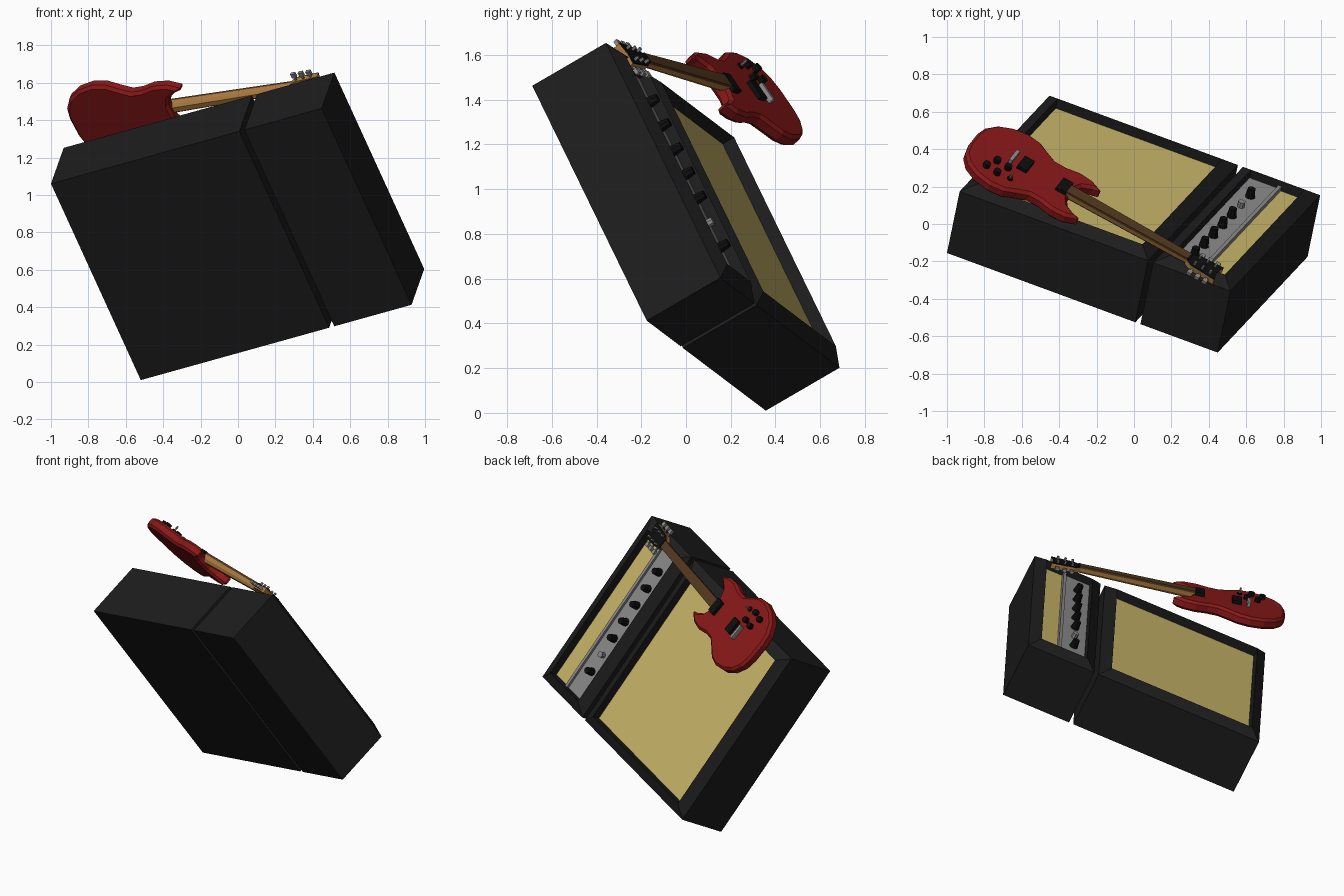
import bpy, bmesh, math
from mathutils import Matrix, Vector

if "Cube" in bpy.data.objects:
    bpy.data.objects.remove(bpy.data.objects["Cube"])


def frame(origin, xdir, ydir):
    """Orthonormal frame: local x, y along the given directions, z outwards."""
    x = Vector(xdir).normalized()
    z = x.cross(Vector(ydir)).normalized()
    y = z.cross(x)
    m = Matrix((x, y, z)).transposed().to_4x4()
    m.translation = Vector(origin)
    return m


def mat(name, *rgb):
    m = bpy.data.materials.new(name)
    m.diffuse_color = (*rgb, 1)
    m.use_nodes = True
    m.node_tree.nodes["Principled BSDF"].inputs["Base Color"].default_value = m.diffuse_color
    return m


BLACK = mat("black", .012, .012, .012)
CLOTH = mat("cloth", .58, .46, .14)
STEEL = mat("steel", .26, .26, .26)
RED = mat("red", .25, .009, .009)
WOOD = mat("wood", .42, .2, .05)
BOARD = mat("dark_wood", .085, .04, .014)
INK = mat("ink", .004, .004, .004)

# Amp frame: x = up the stack, y = width, z = out of the speaker front
AMP = frame((-1.0, -.155, 1.06), (.908, -.334, .2525), (.38, .405, -.831))
# Guitar frame: x = towards headstock, y = width, z = out of the string side
GTR = frame((-.33, .178, 1.488), (.864, -.485, .136), (.408, .516, -.754))


def finish(bm, name, material, m):
    bmesh.ops.recalc_face_normals(bm, faces=bm.faces)
    me = bpy.data.meshes.new(name)
    bm.to_mesh(me)
    bm.free()
    me.materials.append(material)
    ob = bpy.data.objects.new(name, me)
    ob.matrix_world = m
    bpy.context.collection.objects.link(ob)
    return ob


def loft(name, material, m, rings, cap_end=True):
    """Join equal-length rings of points; close the first and optionally last."""
    bm = bmesh.new()
    vs = [[bm.verts.new(p) for p in r] for r in rings]
    n = len(rings[0])
    for a, b in zip(vs, vs[1:]):
        for i in range(n):
            bm.faces.new((a[i], a[(i + 1) % n], b[(i + 1) % n], b[i]))
    bm.faces.new(vs[0])
    if cap_end:
        bm.faces.new(vs[-1])
    return finish(bm, name, material, m)


def rect(x0, x1, y0, y1, z, t=0):
    return [(x0 + t, y0 + t, z), (x1 - t, y0 + t, z), (x1 - t, y1 - t, z), (x0 + t, y1 - t, z)]


def box(name, material, m, x0, x1, y0, y1, z0, z1):
    return loft(name, material, m, [rect(x0, x1, y0, y1, z0), rect(x0, x1, y0, y1, z1)])


def prism(name, material, m, pts, z0, z1):
    return loft(name, material, m, [[(x, y, z0) for x, y in pts], [(x, y, z1) for x, y in pts]])


def cyl(name, material, m, x, y, z0, z1, r, r2=None, n=8):
    ring = lambda z, q: [(x + q * math.cos(k * math.tau / n), y + q * math.sin(k * math.tau / n), z)
                         for k in range(n)]
    return loft(name, material, m, [ring(z0, r), ring(z1, r2 or r)])


# --- amplifier stack: two shells with bevelled rims and recessed fronts
W, D, T, RAISE, SINK = 1.263, .387, .07, .042, .02
CAB, H0, H1 = 1.109, 1.139, 1.594


def shell(name, x0, x1):
    loft(name, BLACK, AMP, [rect(x0, x1, 0, W, 0), rect(x0, x1, 0, W, D),
                            rect(x0, x1, 0, W, D + RAISE, T),
                            rect(x0, x1, 0, W, D - SINK, T)])


shell("speaker_cabinet", 0, CAB)
box("speaker_cloth", CLOTH, AMP, T, CAB - T, T, W - T, D - SINK - .01, D - SINK + .002)
shell("amp_head", H0, H1)
box("head_cloth", CLOTH, AMP, H0 + .25, H1 - T, T, W - T, D - SINK - .01, D - SINK + .002)
box("control_panel", STEEL, AMP, H0 + T, H0 + .235, T, W - T, D - SINK - .01, D - .008)
box("panel_ridge", STEEL, AMP, H0 + .235, H0 + .255, T, W - T, D - SINK - .01, D + .01)

# Control knobs and one input jack
for i in range(7):
    y = W - .255 - .13 * i
    if i == 1:
        cyl("input_jack", STEEL, AMP, H0 + .15, y, D - .01, D + .025, .02)
    else:
        cyl(f"amp_knob_{i}", INK, AMP, H0 + .15, y, D - .01, D + .045, .028, .021)

# --- guitar body: half outline mirrored, with two horns
half = [(-.605, .06), (-.59, .13), (-.545, .195), (-.47, .24), (-.38, .258), (-.3, .245),
        (-.235, .205), (-.175, .172), (-.11, .172), (-.03, .19), (.05, .182), (.13, .14),
        (.075, .125), (.025, .095), (0, .045)]
outline = half + [(x, -y) for x, y in reversed(half)]
body = prism("guitar_body", RED, GTR, outline, -.085, -.015)
bev = body.modifiers.new("edge", 'BEVEL')
bev.width = .016
bev.segments = 1
bev.limit_method = 'ANGLE'
bev.angle_limit = math.radians(60)

# Pickups, bridge, tailpiece, knobs, switch
for i, x in enumerate((-.05, -.29)):
    box(f"pickup_{i}", INK, GTR, x - .03, x + .03, -.045, .055, -.02, .006)
box("bridge", STEEL, GTR, -.375, -.355, -.04, .06, -.02, .012)
for i, (x, y) in enumerate(((-.455, -.155), (-.425, -.08), (-.385, -.165), (-.355, -.085))):
    cyl(f"guitar_knob_{i}", INK, GTR, x, y, -.02, .012, .02)
cyl("selector_switch_base", INK, GTR, -.31, -.15, -.02, -.005, .016)
cyl("selector_switch", STEEL, GTR, -.31, -.15, -.02, .03, .006, n=6)

# Neck with rounded back, fingerboard and nut


def neck_ring(x, w, d):
    return [(x, -w, -.01), (x, w, -.01), (x, w * .9, -.01 - d * .6), (x, w * .45, -.01 - d),
            (x, -w * .45, -.01 - d), (x, -w * .9, -.01 - d * .6)]


loft("neck", WOOD, GTR, [neck_ring(-.02, .034, .045), neck_ring(.73, .026, .035)])
prism("fingerboard", BOARD, GTR, [(-.02, -.034), (.725, -.026), (.725, .026), (-.02, .034)], -.01, .004)
box("nut", INK, GTR, .725, .735, -.026, .026, -.01, .006)

# Headstock, black face plate and three tuners per side
head = [(.72, -.026), (.76, -.05), (.91, -.06), (.895, 0), (.91, .06), (.76, .05), (.72, .026)]
prism("headstock", WOOD, GTR, head, -.04, -.008)
prism("headstock_face", INK, GTR, [(x + .004 if x < .8 else x, y) for x, y in head], -.008, -.002)
for s in (-1, 1):
    for i in range(3):
        x = .775 + .047 * i
        cyl(f"tuner_post_{s}_{i}", STEEL, GTR, x, s * .034, -.01, .018, .008, n=6)
        ys = sorted((s * .045, s * .08))
        box(f"tuner_shaft_{s}_{i}", STEEL, GTR, x - .005, x + .005, *ys, -.032, -.022)
        ys = sorted((s * .07, s * .098))
        box(f"tuner_button_{s}_{i}", STEEL, GTR, x - .013, x + .013, *ys, -.035, -.017)
